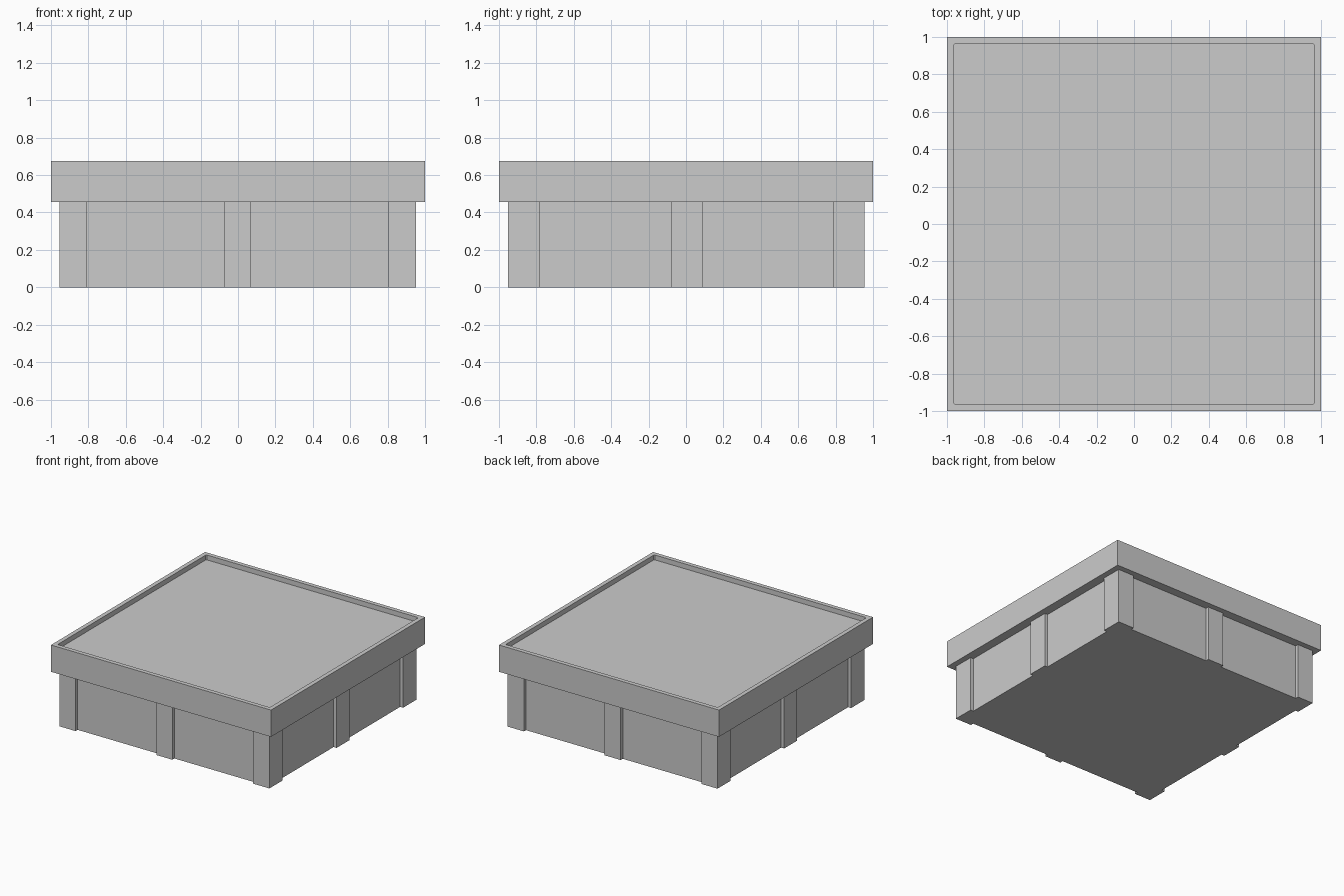
import bpy, bmesh

if "Cube" in bpy.data.objects:
    bpy.data.objects.remove(bpy.data.objects["Cube"])

X = [-0.955, -0.81, -0.075, 0.07, 0.805, 0.952]   # post edges along x
Y = [-0.952, -0.78, -0.08, 0.09, 0.785, 0.955]    # post edges along y
Z_RIM, Z_TOP = 0.455, 0.675
GROOVE, RIM, DEPTH = 0.027, 0.05, 0.04


def finish(bm, name):
    bmesh.ops.recalc_face_normals(bm, faces=bm.faces)
    mesh = bpy.data.meshes.new(name)
    bm.to_mesh(mesh)
    bm.free()
    obj = bpy.data.objects.new(name, mesh)
    bpy.context.collection.objects.link(obj)
    return obj


def side(cuts, outer, inner):
    """One wall outline: corner post, panel, middle post, panel, corner post."""
    a, b, c, d, e, _ = cuts
    return [(a, outer), (b, outer), (b, inner), (c, inner), (c, outer),
            (d, outer), (d, inner), (e, inner), (e, outer)]


# body with corner and middle posts: one plan outline, extruded upward
front = side(X, Y[0], Y[0] + GROOVE)
right = [(v, u) for u, v in side(Y, X[-1], X[-1] - GROOVE)]
back = side(X[::-1], Y[-1], Y[-1] - GROOVE)
left = [(v, u) for u, v in side(Y[::-1], X[0], X[0] + GROOVE)]
bm = bmesh.new()
base = bm.faces.new([bm.verts.new((x, y, 0)) for x, y in front + right + back + left])
top = bmesh.ops.extrude_face_region(bm, geom=[base], use_keep_orig=True)["geom"]
bmesh.ops.translate(bm, vec=(0, 0, Z_RIM),
                    verts=[g for g in top if isinstance(g, bmesh.types.BMVert)])
finish(bm, "planter_body")

# rim slab with a shallow sunken top
bm = bmesh.new()
bmesh.ops.create_cube(bm, size=2)
for v in bm.verts:
    v.co.z = Z_TOP if v.co.z > 0 else Z_RIM
bm.normal_update()
lid = max(bm.faces, key=lambda f: f.calc_center_median().z)
bmesh.ops.inset_region(bm, faces=[lid], thickness=RIM)
floor = bmesh.ops.extrude_discrete_faces(bm, faces=[lid])["faces"][0]
bmesh.ops.translate(bm, vec=(0, 0, -DEPTH), verts=floor.verts)
# tiny chamfer on the recess corners
corners = [e for e in bm.edges
           if abs(e.verts[0].co.z - e.verts[1].co.z) > 0.01
           and max(abs(e.verts[0].co.x), abs(e.verts[1].co.x)) < 0.99]
bmesh.ops.bevel(bm, geom=corners, offset=0.008, segments=1, affect='EDGES')
finish(bm, "planter_rim")
